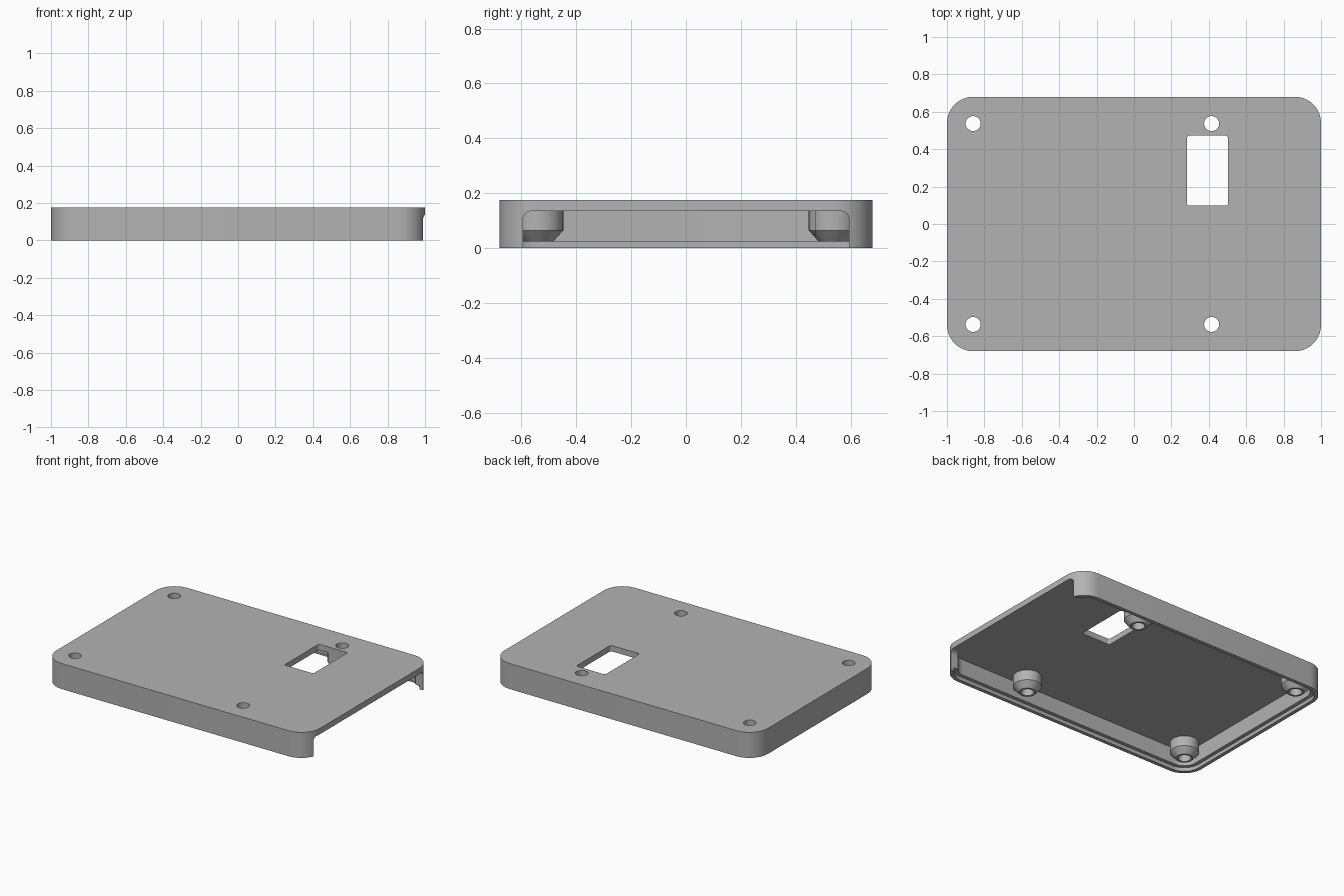
import bpy, bmesh, math

if "Cube" in bpy.data.objects:
    bpy.data.objects.remove(bpy.data.objects["Cube"])

grey = bpy.data.materials.new("plain_grey")
grey.use_nodes = True
grey.diffuse_color = (0.45, 0.45, 0.45, 1)
grey.node_tree.nodes["Principled BSDF"].inputs["Base Color"].default_value = grey.diffuse_color

HEIGHT, CEILING, STEP = 0.175, 0.135, 0.025
HALF_X, HALF_Y, CORNER = 1.0, 0.68, 0.14
POST_X, POST_Y, BORE = (-0.86, 0.415), 0.537, 0.04


def rounded_rect(hx, hy, r, steps=10):
    """Outline of a rounded rectangle around the origin."""
    pts = []
    for q, (sx, sy) in enumerate(((1, 1), (-1, 1), (-1, -1), (1, -1))):
        for i in range(steps + 1):
            a = (q + i / steps) * math.pi / 2
            pts.append((sx * (hx - r) + r * math.cos(a), sy * (hy - r) + r * math.sin(a)))
    return pts


def circle(r, steps=40):
    return [(r * math.cos(math.tau * i / steps), r * math.sin(math.tau * i / steps))
            for i in range(steps)]


def loft(name, rings, closed=False):
    """Skin a list of (outline, z) rings; cap the ends, or join last to first."""
    bm = bmesh.new()
    loops = [[bm.verts.new((x, y, z)) for x, y in pts] for pts, z in rings]
    pairs = list(zip(loops, loops[1:]))
    if closed:
        pairs.append((loops[-1], loops[0]))
    else:
        bm.faces.new(loops[0])
        bm.faces.new(loops[-1])
    for a, b in pairs:
        for i in range(len(a)):
            j = (i + 1) % len(a)
            bm.faces.new((a[i], a[j], b[j], b[i]))
    bmesh.ops.recalc_face_normals(bm, faces=bm.faces)
    mesh = bpy.data.meshes.new(name)
    bm.to_mesh(mesh)
    bm.free()
    mesh.materials.append(grey)
    obj = bpy.data.objects.new(name, mesh)
    bpy.context.collection.objects.link(obj)
    return obj


def cut(target, cutter):
    mod = target.modifiers.new("cut", "BOOLEAN")
    mod.operation, mod.solver, mod.object = "DIFFERENCE", "EXACT", cutter
    bpy.context.view_layer.objects.active = target
    bpy.ops.object.modifier_apply(modifier=mod.name)


def inset(d):
    return rounded_rect(HALF_X - d, HALF_Y - d, CORNER - d)


# Lid shell: hollow underside with a stepped lip around the rim
shell = loft("lid_shell", [
    (inset(0.05), CEILING), (inset(0.05), STEP), (inset(0.025), STEP),
    (inset(0.025), 0), (inset(0), 0), (inset(0), HEIGHT)])

# Window cutter
window = loft("window_cutter", [(rounded_rect(0.11, 0.187, 0.012, 4), z) for z in (-0.1, 0.3)])
window.location = (0.393, 0.285, 0)

# Side opening cutter: round-topped slot, flush with the ceiling
slot = loft("side_slot_cutter", [(rounded_rect(0.2, 0.594, 0.03, 6), z) for z in (0.9, 1.1)])
slot.rotation_euler = (0, math.pi / 2, 0)
slot.location = (0, 0, CEILING - 0.2)

cutters = [window, slot]
posts = []
for x in POST_X:
    for side, y in (("front", -POST_Y), ("back", POST_Y)):
        end = "left" if x > 0 else "right"
        # Screw hole through the top plate
        hole = loft("screw_hole_cutter", [(circle(BORE), z) for z in (0.1, 0.3)])
        hole.location = (x, y, 0)
        cutters.append(hole)
        # Hollow post with a tapered foot
        post = loft(f"{side}_{end}_screw_post", [
            (circle(0.09), CEILING), (circle(0.09), 0.065), (circle(0.054), STEP),
            (circle(BORE), STEP), (circle(BORE), CEILING)], closed=True)
        post.location = (x, y, 0)
        posts.append(post)

bpy.context.view_layer.update()
for cutter in cutters:
    cut(shell, cutter)
# The window trims the post beside it
cut(posts[-1], window)

for cutter in cutters:
    bpy.data.objects.remove(cutter)

bpy.ops.object.select_all(action="DESELECT")
for obj in [shell] + posts:
    obj.select_set(True)
bpy.context.view_layer.objects.active = shell
bpy.ops.object.shade_smooth_by_angle(angle=math.radians(30))
